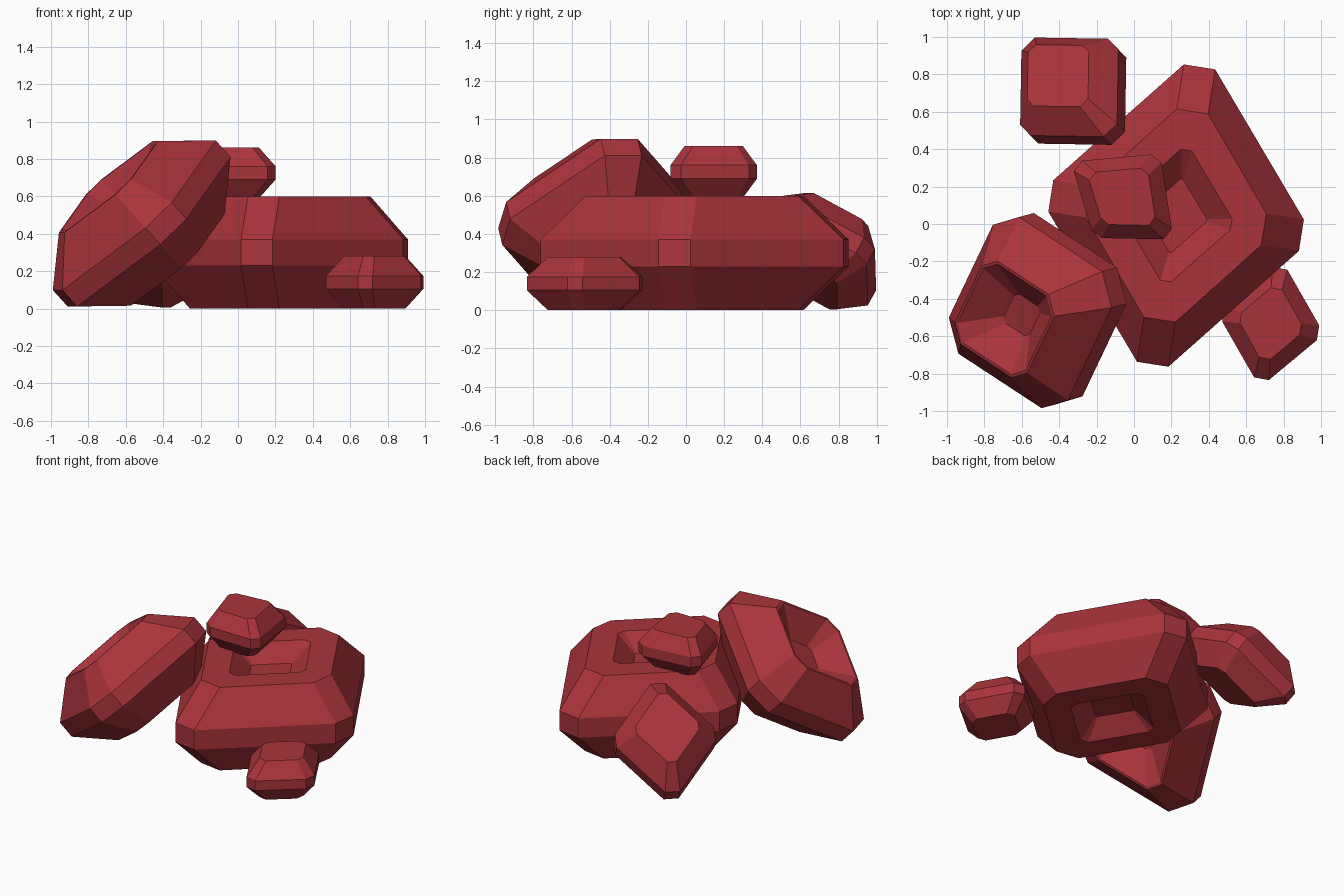
import bpy, bmesh
from mathutils import Vector

if "Cube" in bpy.data.objects:
    bpy.data.objects.remove(bpy.data.objects["Cube"])

red = bpy.data.materials.new("deep red")
red.diffuse_color = (0.40, 0.034, 0.044, 1)
red.use_nodes = True
red.node_tree.nodes["Principled BSDF"].inputs["Base Color"].default_value = red.diffuse_color


def gem(name, centre, corners, cut, height, band, top, top_cut=0.6, recess=None):
    """Chamfered four-sided stone; corners run clockwise around its girdle.
    recess = (rim scale, rim cut, floor scale, floor cut, depth) on both flat faces."""
    c = Vector(centre)
    pts = [Vector(p) if len(p) == 3 else Vector((*p, 0)) for p in corners]
    n = (pts[1] - pts[3]).cross(pts[0] - pts[2]).normalized()

    # rings of one half, from girdle to the face centre: (scale, cut scale, height)
    half = [(1, 1, band), (top, top_cut, height)]
    if recess:
        rim, rim_cut, floor, floor_cut, depth = recess
        half += [(rim, rim_cut, height), (floor, floor_cut, height - depth)]
    rings = [(s, w, -z) for s, w, z in reversed(half)] + half

    bm = bmesh.new()
    loops = []
    for s, w, z in rings:
        loop = []
        for i in range(4):
            side = (pts[(i + 1) % 4] - pts[i - 1]).normalized() * cut * w
            for sign in (-1, 1):
                loop.append(bm.verts.new(c + pts[i] * s + side * sign + n * z))
        loops.append(loop)
    for a, b in zip(loops, loops[1:]):
        for i in range(8):
            j = (i + 1) % 8
            bm.faces.new((a[i], a[j], b[j], b[i]))
    bm.faces.new(loops[0])
    bm.faces.new(loops[-1])
    bmesh.ops.recalc_face_normals(bm, faces=bm.faces)
    mesh = bpy.data.meshes.new(name)
    bm.to_mesh(mesh)
    bm.free()
    mesh.materials.append(red)
    bpy.context.collection.objects.link(bpy.data.objects.new(name, mesh))


def pair(p, q):
    """Four corners from two half diagonals."""
    p, q = Vector(p), Vector(q)
    return [p, q, -p, -q]


# large flat stone with a hollow in each face
gem("large_stone", (0.225, 0.045, 0.30),
    pair((0.125, 0.795, 0), (0.67, -0.105, 0)),
    0.085, 0.30, 0.07, 0.70, 1.0, (0.44, 0.35, 0.245, 0.08, 0.11))

# tilted stone leaning on the large one
gem("leaning_stone", (-0.515, -0.463, 0.455),
    pair((-0.13, 0.49, 0.0), (0.41, 0.123, 0.40)),
    0.10, 0.268, 0.06, 0.61, 0.6, (0.58, 0.55, 0.22, 0.2, 0.14))

# small stone resting on top
gem("top_stone", (-0.07, 0.146, 0.725),
    [(0.19, 0.205), (0.25, -0.20), (-0.13, -0.20), (-0.23, 0.165)],
    0.035, 0.135, 0.035, 0.66, 0.8)

# small stone on the ground at the right
gem("right_stone", (0.731, -0.532, 0.14),
    pair((0.05, 0.295, 0), (0.253, -0.05, 0)),
    0.04, 0.14, 0.035, 0.63, 0.75)

# small stone leaning at the back
gem("back_stone", (-0.325, 0.71, 0.31),
    pair((0.235, 0.23, 0.0), (0.22, -0.23, 0.245)),
    0.05, 0.19, 0.05, 0.63, 0.6)
